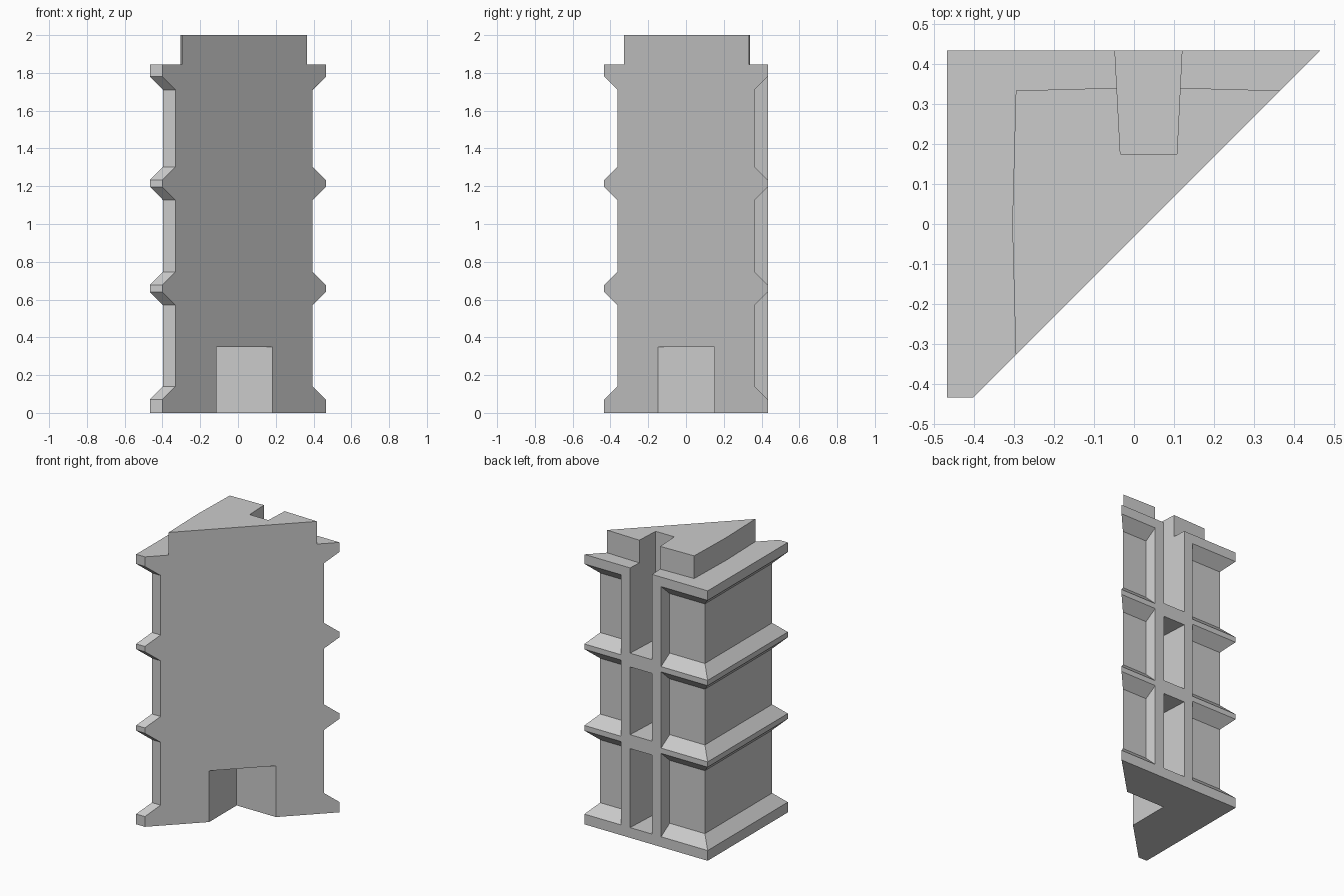
import bpy, bmesh
from mathutils import Vector

cube = bpy.data.objects.get("Cube")
if cube:
    bpy.data.objects.remove(cube, do_unlink=True)

stone = bpy.data.materials.new("grey stone")
stone.use_nodes = True
GREY = (0.6, 0.6, 0.6, 1)
stone.diffuse_color = GREY
stone.node_tree.nodes["Principled BSDF"].inputs["Base Color"].default_value = GREY


def make_object(name, bm):
    bmesh.ops.recalc_face_normals(bm, faces=bm.faces)
    mesh = bpy.data.meshes.new(name)
    bm.to_mesh(mesh)
    bm.free()
    mesh.materials.append(stone)
    obj = bpy.data.objects.new(name, mesh)
    bpy.context.collection.objects.link(obj)
    return obj


def loft(name, sections):
    """Skin a stack of (outline, height) sections and cap both ends."""
    bm = bmesh.new()
    rings = [[bm.verts.new((x, y, z)) for x, y in outline] for outline, z in sections]
    n = len(rings[0])
    for low, high in zip(rings, rings[1:]):
        for i in range(n):
            j = (i + 1) % n
            bm.faces.new((low[i], low[j], high[j], high[i]))
    bm.faces.new(rings[0])
    bm.faces.new(rings[-1])
    return make_object(name, bm)


def prism(name, outline, bottom, top):
    return loft(name, [(outline, bottom), (outline, top)])


def rect(x0, x1, y0, y1):
    return [(x0, y0), (x1, y0), (x1, y1), (x0, y1)]


def combine(obj, other, operation):
    mod = obj.modifiers.new(operation.lower(), "BOOLEAN")
    mod.operation = operation
    mod.solver = "EXACT"
    mod.object = other
    bpy.context.view_layer.objects.active = obj
    bpy.ops.object.modifier_apply(modifier=mod.name)
    bpy.data.objects.remove(other, do_unlink=True)


# Square tower with chamfered ledges
WIDE = rect(-0.467, 0.8, -0.433, 0.433)
SLIM = rect(-0.397, 0.8, -0.363, 0.363)
sections = [(WIDE, 0), (WIDE, 0.07), (SLIM, 0.14)]
for middle in (0.658, 1.215):
    sections += [(SLIM, middle - 0.088), (WIDE, middle - 0.018),
                 (WIDE, middle + 0.018), (SLIM, middle + 0.088)]
sections += [(SLIM, 1.71), (WIDE, 1.78), (WIDE, 1.845)]
tower = loft("tower_wall", sections)

# Stepped top block with slightly bowed sides
cap = [(-0.295, -0.333), (0.365, -0.333), (0.365, 0.333),
       (0.035, 0.342), (-0.295, 0.333), (-0.304, 0)]
combine(tower, prism("top_block", cap, 1.7, 2), "UNION")

# Upright frame on the back, then the tapered slots through it
frame = [(-0.115, 0.433), (0.19, 0.433), (0.22, 0.3), (-0.145, 0.3)]
combine(tower, prism("slot_frame", frame, 0.04, 1.82), "UNION")
slot = [(-0.049, 0.46), (0.121, 0.46), (0.107, 0.175), (-0.034, 0.175)]
for bottom, top in ((0.07, 0.61), (0.705, 1.168), (1.262, 2.1)):
    combine(tower, prism("slot", slot, bottom, top), "DIFFERENCE")

# Corner notch for the doorway
combine(tower, prism("doorway", rect(-0.115, 1, -1, 0.15), -0.1, 0.35), "DIFFERENCE")

# Slice away the front corner along the diagonal and close the cut
bm = bmesh.new()
bm.from_mesh(tower.data)
cut = bmesh.ops.bisect_plane(bm, geom=bm.verts[:] + bm.edges[:] + bm.faces[:],
                             dist=0.0001, plane_co=Vector((0.0, -0.032, 0)),
                             plane_no=Vector((1, -1, 0)), clear_outer=True)
rim = [e for e in cut["geom_cut"] if isinstance(e, bmesh.types.BMEdge)]
bmesh.ops.triangle_fill(bm, edges=rim, use_beauty=True)
bmesh.ops.dissolve_limit(bm, angle_limit=0.002, verts=bm.verts, edges=bm.edges)
bmesh.ops.recalc_face_normals(bm, faces=bm.faces)
bm.to_mesh(tower.data)
bm.free()
